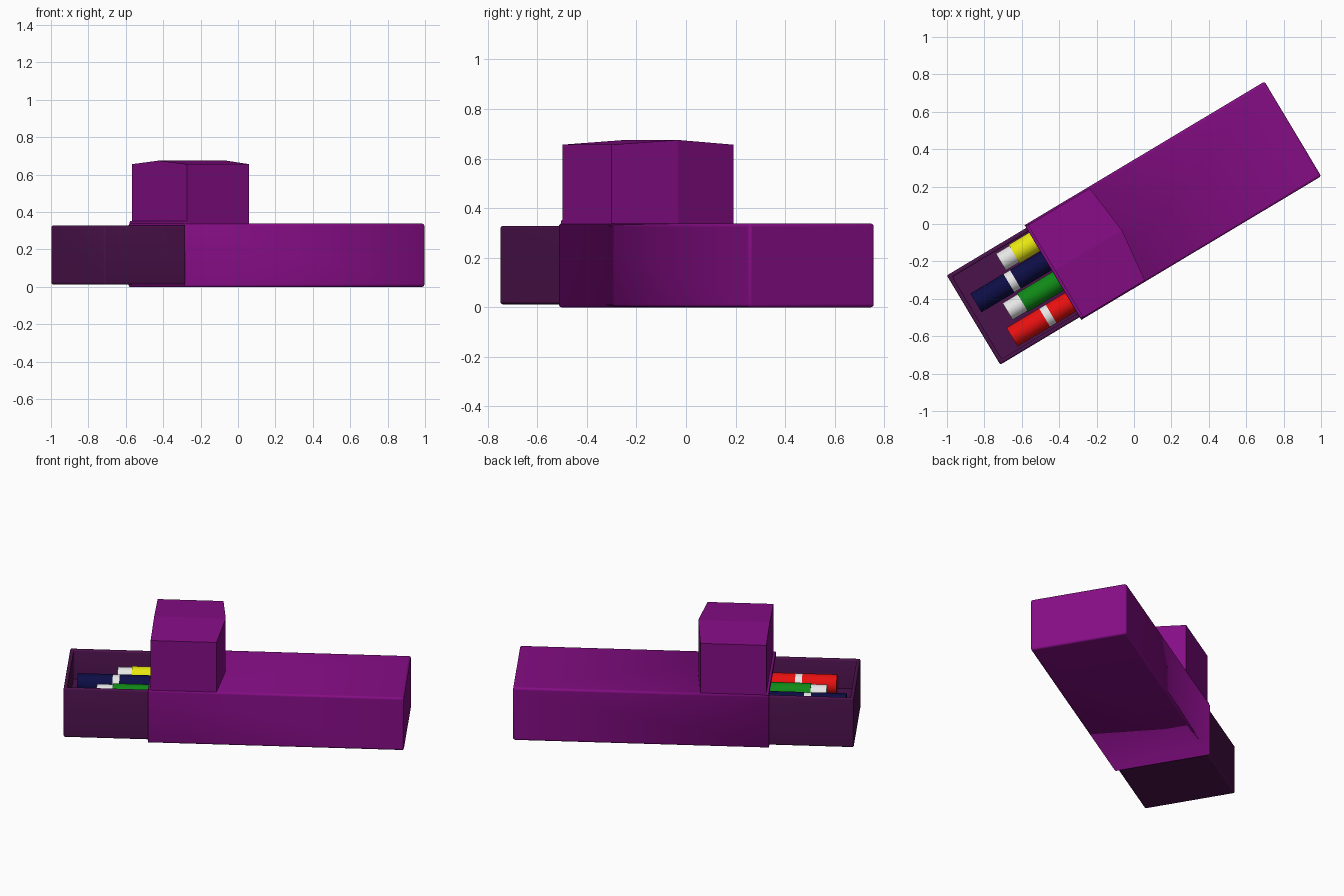
import bpy, bmesh, math
from mathutils import Matrix, Vector

if "Cube" in bpy.data.objects:
    bpy.data.objects.remove(bpy.data.objects["Cube"], do_unlink=True)

TURN = math.radians(30.9)  # the whole case lies diagonally


def material(name, colour):
    m = bpy.data.materials.new(name)
    m.use_nodes = True
    m.diffuse_color = (*colour, 1)
    bsdf = next(n for n in m.node_tree.nodes if n.type == "BSDF_PRINCIPLED")
    bsdf.inputs["Base Color"].default_value = (*colour, 1)
    return m


purple = material("purple", (0.235, 0.004, 0.235))
plum = material("dark plum", (0.07, 0.006, 0.07))
white = material("white", (0.8, 0.8, 0.8))
red = material("red", (0.8, 0.005, 0.005))
green = material("green", (0.005, 0.25, 0.008))
navy = material("navy", (0.004, 0.004, 0.06))
yellow = material("yellow", (0.8, 0.8, 0.005))


def finish(name, bm, mat):
    bmesh.ops.recalc_face_normals(bm, faces=bm.faces)
    me = bpy.data.meshes.new(name)
    bm.to_mesh(me)
    bm.free()
    me.materials.append(mat)
    ob = bpy.data.objects.new(name, me)
    ob.rotation_euler.z = TURN
    bpy.context.collection.objects.link(ob)
    return ob


def box(name, lo, hi, mat, open_side=None):
    """Box between two corners; the face pointing to open_side is left out."""
    lo, hi = Vector(lo), Vector(hi)
    bm = bmesh.new()
    place = Matrix.Translation((lo + hi) / 2) @ Matrix.Diagonal((*(hi - lo), 1))
    bmesh.ops.create_cube(bm, size=1, matrix=place)
    if open_side:
        bm.normal_update()
        faces = [f for f in bm.faces if f.normal.dot(Vector(open_side)) > 0.9]
        bmesh.ops.delete(bm, geom=faces, context="FACES")
    return finish(name, bm, mat)


def bevel(ob, width):
    mod = ob.modifiers.new("Soft edges", "BEVEL")
    mod.width, mod.segments = width, 3


def shell(ob, thickness):
    mod = ob.modifiers.new("Wall", "SOLIDIFY")
    mod.thickness, mod.offset = thickness, -1


def smooth(ob):
    bpy.ops.object.select_all(action="DESELECT")
    ob.select_set(True)
    bpy.context.view_layer.objects.active = ob
    bpy.ops.object.shade_smooth_by_angle(angle=math.radians(35))


# Outer sleeve, open at the tray end
sleeve = box("sleeve", (-0.505, -0.295, 0), (0.99, 0.295, 0.338), purple, (-1, 0, 0))
bevel(sleeve, 0.012)
shell(sleeve, 0.01)

# Sliding tray, open at the top, with a raised floor
tray = box("tray", (-1.0, -0.278, 0.012), (0.4, 0.278, 0.328), plum, (0, 0, 1))
shell(tray, 0.032)
bevel(tray, 0.01)
box("tray_floor", (-0.98, -0.26, 0.03), (0.38, 0.26, 0.14), plum)

# Upright block with a shallow ridged roof and a slightly bulging inner end
bm = bmesh.new()
outline = [(-0.49, -0.288), (-0.105, -0.288), (-0.072, 0.005),
           (-0.105, 0.285), (-0.49, 0.285), (-0.49, 0.005)]
base = [bm.verts.new((x, y, 0.33)) for x, y in outline]
top = [bm.verts.new((x, y, 0.675 if abs(y) < 0.1 else 0.656)) for x, y in outline]
for i in range(6):
    j = (i + 1) % 6
    bm.faces.new((base[i], base[j], top[j], top[i]))
bm.faces.new(base)
bm.faces.new((top[0], top[1], top[2], top[5]))
bm.faces.new((top[5], top[2], top[3], top[4]))
finish("upright_block", bm, purple)

# Small lip along the mouth of the sleeve
lip = box("sleeve_lip", (-0.505, -0.288, 0.33), (-0.48, 0.288, 0.352), purple)
bevel(lip, 0.006)


def rod(name, start, end, y, radius, mat):
    bm = bmesh.new()
    place = Matrix.Translation(((start + end) / 2, y, 0.2)) @ Matrix.Rotation(math.pi / 2, 4, "Y")
    bmesh.ops.create_cone(bm, cap_ends=True, segments=32, radius1=radius,
                          radius2=radius, depth=end - start, matrix=place)
    smooth(finish(name, bm, mat))


# Markers with a white ring between cap and barrel
for name, mat, start, ring, y in (("red", red, -0.87, -0.647, -0.184),
                                  ("navy", navy, -0.942, -0.716, 0.072)):
    rod(name + "_marker_cap", start, ring - 0.02, y, 0.058, mat)
    rod(name + "_marker_ring", ring - 0.02, ring + 0.02, y, 0.057, white)
    rod(name + "_marker_barrel", ring + 0.02, 0.2, y, 0.058, mat)

# Markers lying the other way, showing a white end
for name, mat, start, joint, y in (("green", green, -0.82, -0.727, -0.054),
                                   ("yellow", yellow, -0.715, -0.632, 0.191)):
    rod(name + "_marker_end", start, joint, y, 0.052, white)
    rod(name + "_marker_barrel", joint, 0.2, y, 0.058, mat)

for ob in (sleeve, tray, lip):
    smooth(ob)
